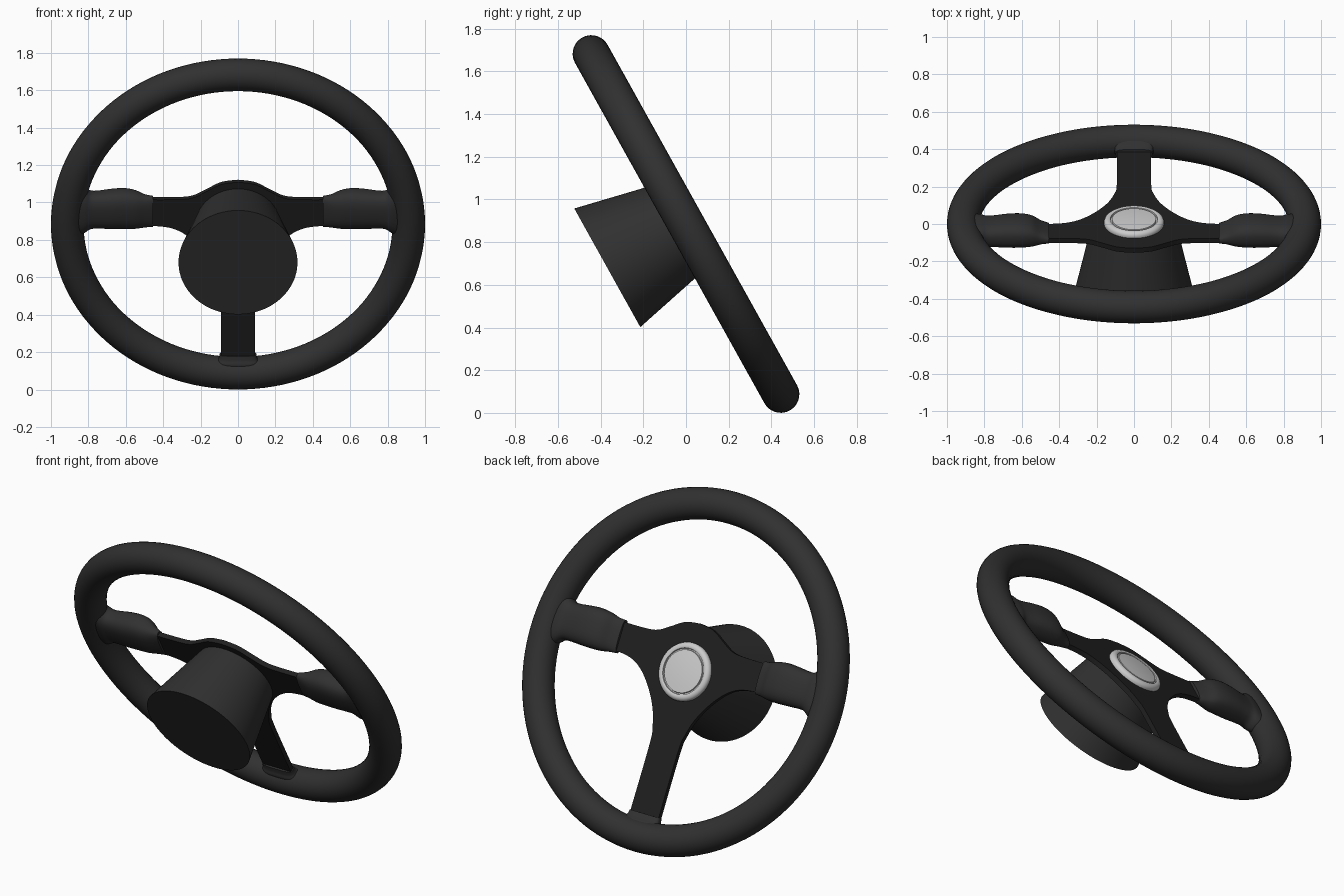
import bpy, bmesh, math
from mathutils import Matrix, Vector

if "Cube" in bpy.data.objects:
    bpy.data.objects.remove(bpy.data.objects["Cube"])

# Wheel frame: local x across, local y up the tilted wheel, local z towards the driver
TILT = math.radians(29.1)
C, S = math.cos(TILT), math.sin(TILT)
WHEEL = Matrix(((-1, 0, 0, 0), (0, -S, C, 0), (0, C, S, 0.885), (0, 0, 0, 1)))


def material(name, v):
    m = bpy.data.materials.new(name)
    m.diffuse_color = (v, v, v, 1)
    m.use_nodes = True
    m.node_tree.nodes["Principled BSDF"].inputs["Base Color"].default_value = m.diffuse_color
    return m


LEATHER = material("leather", 0.030)
METAL = material("black_metal", 0.014)
SILVER = material("silver", 0.55)


def finish(name, bm, mat, angle=35):
    bmesh.ops.recalc_face_normals(bm, faces=bm.faces[:])
    bm.transform(WHEEL)
    me = bpy.data.meshes.new(name)
    bm.to_mesh(me)
    bm.free()
    me.materials.append(mat)
    ob = bpy.data.objects.new(name, me)
    bpy.context.collection.objects.link(ob)
    bpy.ops.object.select_all(action='DESELECT')
    ob.select_set(True)
    bpy.context.view_layer.objects.active = ob
    bpy.ops.object.shade_smooth_by_angle(angle=math.radians(angle))
    return ob


def spline(pts, n=6):
    """Catmull-Rom through tuples of any length."""
    p = [Vector(q) for q in pts]
    p = [p[0]] + p + [p[-1]]
    out = []
    for a, b, c, d in zip(p, p[1:], p[2:], p[3:]):
        for i in range(n):
            t = i / n
            out.append(0.5 * (2 * b + (c - a) * t + (2 * a - 5 * b + 4 * c - d) * t * t
                              + (3 * b - a - 3 * c + d) * t ** 3))
    return out + [p[-1]]


def skin(bm, rings, closed=False, caps=True):
    n = len(rings[0])
    pairs = list(zip(rings, rings[1:])) + ([(rings[-1], rings[0])] if closed else [])
    for a, b in pairs:
        for i in range(n):
            j = (i + 1) % n
            bm.faces.new((a[i], a[j], b[j], b[i]))
    if caps and not closed:
        bm.faces.new(rings[0])
        bm.faces.new(rings[-1])


def lathe(name, profile, mat, steps=96, closed=False, angle=35):
    """Spin (radius, height) points around the wheel axis."""
    bm = bmesh.new()
    rings = []
    for r, z in profile:
        rings.append([bm.verts.new((r * math.cos(2 * math.pi * k / steps),
                                    r * math.sin(2 * math.pi * k / steps), z)) for k in range(steps)])
    skin(bm, rings, closed)
    return finish(name, bm, mat, angle)


def loft(name, sections, place, mat, power=0.75, n=32):
    """Sections: distance, side centre, side half, depth centre, depth half."""
    bm = bmesh.new()
    rings = []
    for d, sc, sh, dc, dh in spline(sections):
        ring = []
        for k in range(n):
            a = 2 * math.pi * k / n
            ca, sa = math.cos(a), math.sin(a)
            u = sc + sh * math.copysign(abs(ca) ** power, ca)
            w = dc + dh * math.copysign(abs(sa) ** power, sa)
            ring.append(bm.verts.new(place(d, u, w)))
        rings.append(ring)
    skin(bm, rings)
    return finish(name, bm, mat, 40)


# Rim
R, r = 0.9127, 0.0873
lathe("rim", [(R + r * math.cos(2 * math.pi * k / 28), r * math.sin(2 * math.pi * k / 28))
              for k in range(28)], LEATHER, 128, True, 60)

# Three-armed spoke plate
upper = spline([(0, .27), (.09, .256), (.17, .212), (.24, .175), (.32, .164), (.5, .163)])
lower = spline([(.5, 0), (.42, 0), (.34, -.017), (.27, -.06), (.2, -.135), (.14, -.23),
                (.105, -.33), (.092, -.43), (.092, -.86)])
half = upper + lower
outline = half + [Vector((-p.x, p.y)) for p in reversed(half[1:])]
bm = bmesh.new()
face = bm.faces.new([bm.verts.new((p.x, p.y, -0.026)) for p in outline])
ext = bmesh.ops.extrude_face_region(bm, geom=[face])
bmesh.ops.translate(bm, verts=[g for g in ext["geom"] if isinstance(g, bmesh.types.BMVert)],
                    vec=(0, 0, 0.028))
finish("spoke_plate", bm, METAL)

# Padded grips joining the side spokes to the rim
grip = [(.455, .083, .092, -.010, .028), (.50, .083, .096, -.004, .044), (.55, .086, .107, .006, .066),
        (.61, .089, .112, .010, .074), (.68, .088, .109, .008, .074), (.75, .086, .104, .004, .068),
        (.79, .086, .108, .002, .066), (.825, .088, .135, 0, .068), (.88, .088, .16, 0, .06)]
for side, sx in (("left", 1), ("right", -1)):
    loft(side + "_grip", grip, lambda d, u, w, sx=sx: (sx * d, u, w), LEATHER)

# Collar where the lower spoke meets the rim
loft("lower_collar", [(.79, 0, .098, -.010, .026), (.815, 0, .102, -.008, .034),
                      (.84, 0, .115, -.004, .048), (.88, 0, .13, 0, .05)],
     lambda d, u, w: (u, -d, w), LEATHER, 0.55)

# Tapered column boss behind the plate
lathe("column_boss", [(.228, -.02), (.318, -.422)], LEATHER)

# Round silver centre cap with a groove
lathe("centre_cap", [(.16, 0), (.161, .012), (.156, .024), (.146, .031), (.133, .033), (.127, .030),
                     (.125, .022), (.119, .022), (.117, .030), (.08, .033), (.04, .035), (.005, .0355)],
      SILVER, 72, angle=40)
